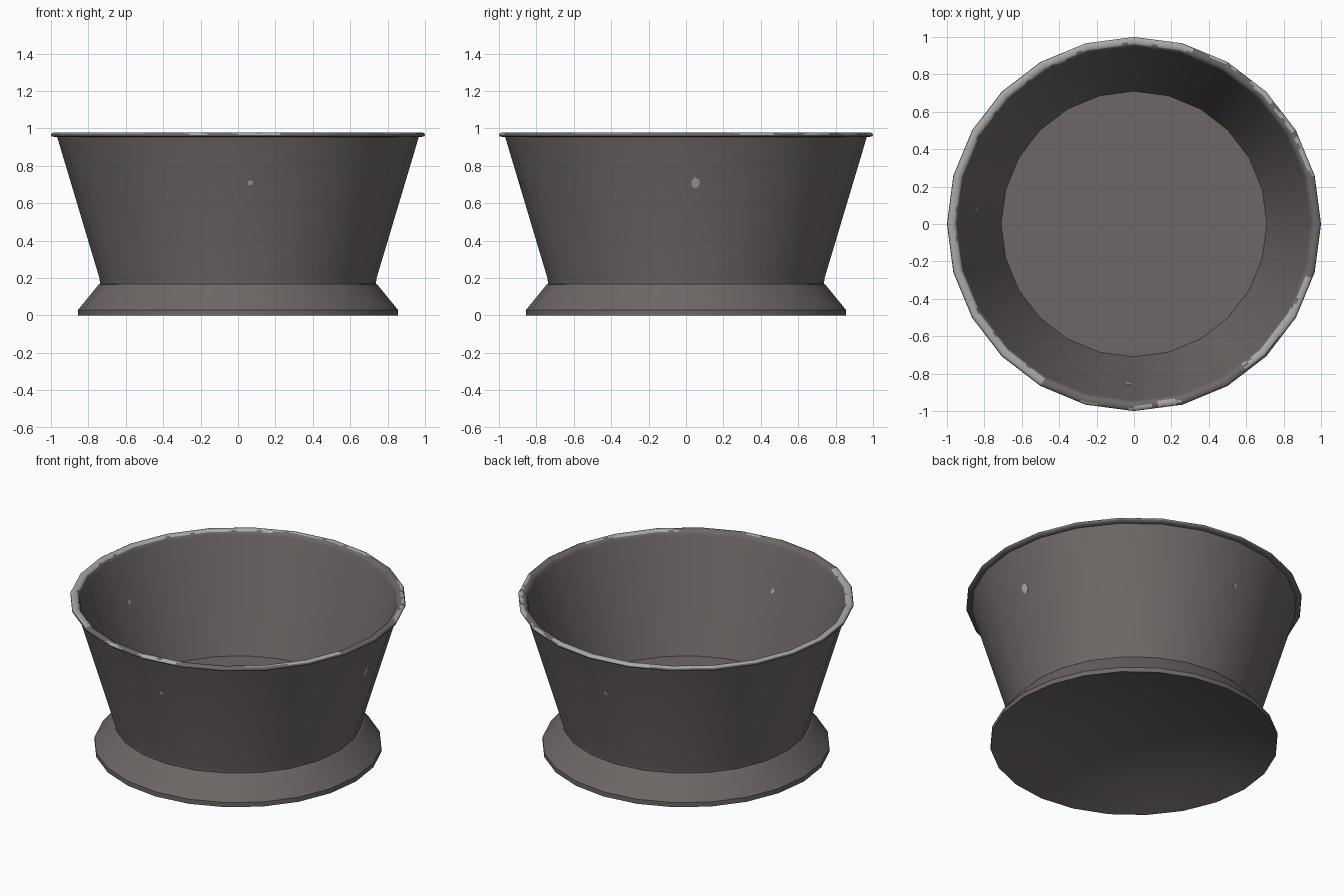
import bpy, bmesh, math, random
from mathutils import Vector, Matrix

if "Cube" in bpy.data.objects:
    bpy.data.objects.remove(bpy.data.objects["Cube"])

random.seed(4)
SIDES = 24


def material(name, rgb):
    m = bpy.data.materials.new(name)
    m.diffuse_color = (*rgb, 1)
    m.use_nodes = True
    m.node_tree.nodes["Principled BSDF"].inputs["Base Color"].default_value = m.diffuse_color
    return m


DARK = material("dark warm grey metal", (0.155, 0.135, 0.132))
WORN = material("worn light grey", (0.40, 0.40, 0.39))


def finish(bm, name, angle=30):
    me = bpy.data.meshes.new(name)
    bm.to_mesh(me)
    bm.free()
    ob = bpy.data.objects.new(name, me)
    bpy.context.collection.objects.link(ob)
    me.materials.append(DARK)
    me.materials.append(WORN)
    bpy.ops.object.select_all(action='DESELECT')
    ob.select_set(True)
    bpy.context.view_layer.objects.active = ob
    bpy.ops.object.shade_smooth_by_angle(angle=math.radians(angle))
    return ob


def ring_point(r, z, k, sub):
    """Point k on a 24-sided ring whose straight sides are cut in sub pieces."""
    i, f = divmod(k, sub)
    a, b = (2 * math.pi * j / SIDES for j in (i, i + 1))
    p = Vector((r * math.cos(a), r * math.sin(a), z))
    q = Vector((r * math.cos(b), r * math.sin(b), z))
    return p.lerp(q, f / sub)


def lathe(name, profile, sub=1, rule=None, caps=False, closed=False, angle=30):
    bm = bmesh.new()
    n = SIDES * sub
    rings = [[bm.verts.new(ring_point(r, z, k, sub)) for k in range(n)]
             for r, z in profile]
    m = len(rings)
    for j in range(m if closed else m - 1):
        lo, hi = rings[j], rings[(j + 1) % m]
        for k in range(n):
            f = bm.faces.new((lo[k], lo[(k + 1) % n], hi[(k + 1) % n], hi[k]))
            if rule:
                f.material_index = rule(j, 360 * (k + 0.5) / n)
    if caps:
        bm.faces.new(rings[0][::-1])
        bm.faces.new(rings[-1])
    return finish(bm, name, angle)


# Foot and bowl in one turned shell: hollowed underside, flat inner floor
HOLLOW = 0.17
under = [(0.855 * t, HOLLOW * (1 - t * t)) for t in (0.04, 0.25, 0.5, 0.75)]
lathe("bowl_and_foot", under + [(0.855, 0), (0.855, 0.03), (0.745, 0.165),
                                (0.737, 0.168), (0.741, 0.2), (0.967, 0.955),
                                (0.948, 0.957), (0.71, 0.265)], caps=True)

# Rim lip with chipped paint: (start degree, end degree, first band, last band)
RIM = [(0.945, 0.952), (0.967, 0.953), (0.996, 0.957), (1.0, 0.966),
       (0.996, 0.974), (0.986, 0.978), (0.974, 0.979), (0.962, 0.976),
       (0.952, 0.969)]
CHIPS = [(75, 112, 3, 6), (112, 212, 4, 7), (208, 240, 4, 7), (254, 259, 3, 4),
         (270, 276, 3, 5), (277, 284, 3, 6), (308, 332, 5, 7),
         (322, 343, 4, 6), (15, 28, 3, 5), (31, 38, 4, 5), (41, 51, 3, 5),
         (57, 67, 3, 4), (72, 77, 4, 6)]


def chipped(band, deg):
    wob = 1.2 * math.sin(deg * 0.9 + band * 2) + random.uniform(-0.5, 0.5)
    for a, b, lo, hi in CHIPS:
        edge = 1 if math.sin(deg * 0.55) + math.sin(deg * 1.3) > 1.1 else 0
        if a + wob < deg < b + wob and lo <= band <= hi - edge:
            return 1
    return 0


lathe("rim_lip", RIM, sub=8, rule=chipped, closed=True, angle=80)


# Small worn specks on the wall
def speck(name, deg, offset, z, w, h, inside=False):
    a = math.radians(deg)
    out = Vector((math.cos(a), math.sin(a), 0))
    side = Vector((-out.y, out.x, 0))
    slope = 0.337 if inside else 0.299
    r = 0.71 + (z - 0.265) * 0.344 if inside else 0.741 + (z - 0.2) * 0.299
    # follow the flat wall side on which the speck sits
    sign = 1 if offset > 0 else -1
    phi = math.radians(7.5) * sign
    n = out * math.cos(phi) + side * math.sin(phi)
    t = Vector((-n.y, n.x, 0))
    up = (n * slope + Vector((0, 0, 1))).normalized()
    normal = t.cross(up)
    along = sign * (abs(offset) - r * math.cos(phi) * math.sin(abs(phi)))
    c = n * r * math.cos(phi) + t * along + Vector((0, 0, z))
    bm = bmesh.new()
    bmesh.ops.create_cone(bm, cap_ends=True, segments=8, radius1=0.5,
                          radius2=0.5, depth=1)
    frame = Matrix((t, up, normal)).transposed().to_4x4()
    bm.transform(Matrix.Translation(c) @ frame @ Matrix.Diagonal((w, h, 0.004, 1)))
    for f in bm.faces:
        f.material_index = 1
    finish(bm, name)


speck("front_speck", 270, 0.065, 0.71, 0.03, 0.03)
speck("right_speck", 0, 0.05, 0.71, 0.047, 0.062)
speck("back_speck", 90, 0.04, 0.70, 0.026, 0.03)
speck("inner_front_speck", 270, -0.03, 0.70, 0.03, 0.034, True)
speck("inner_left_speck", 180, -0.08, 0.69, 0.025, 0.028, True)
